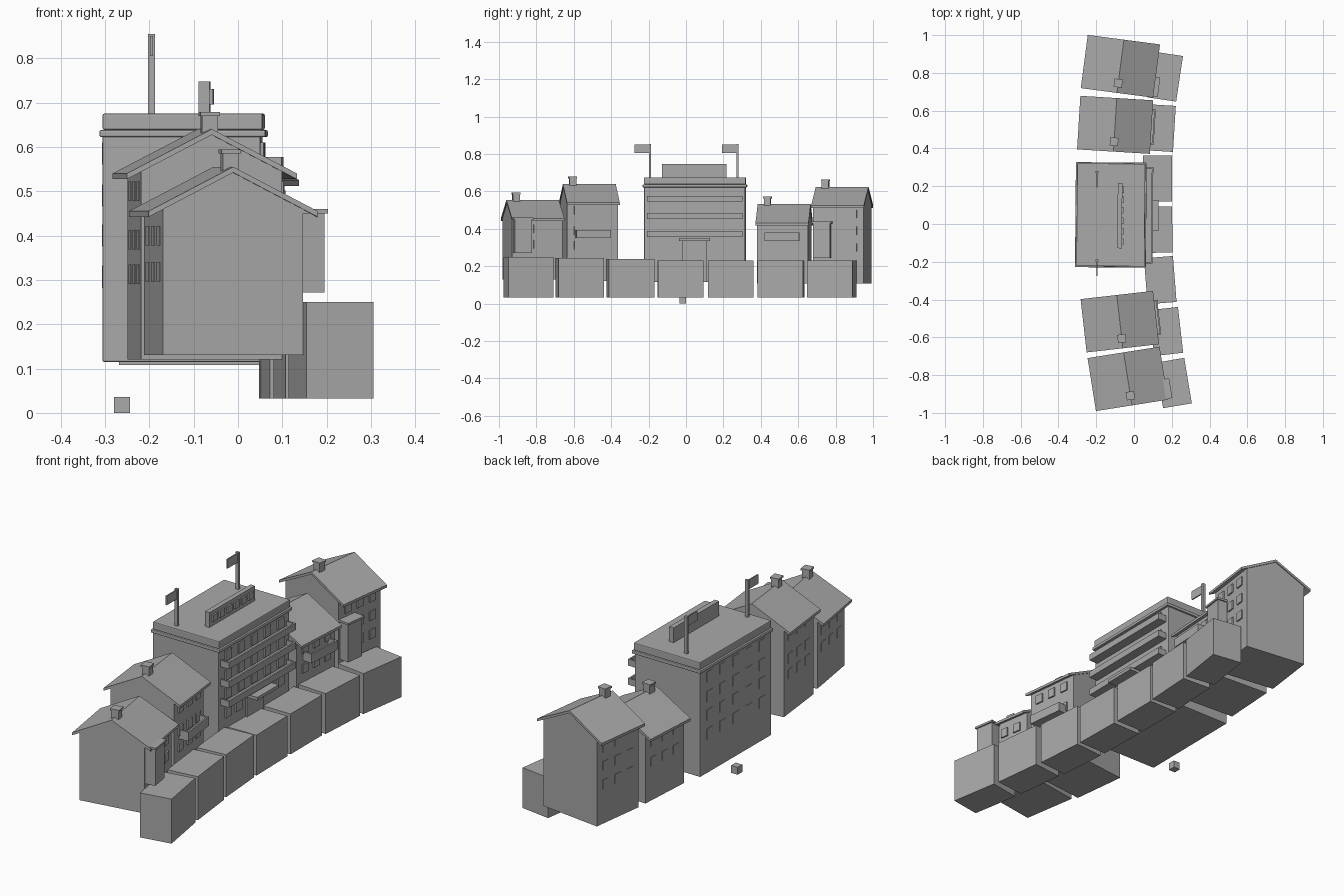
import bpy, bmesh, math
from mathutils import Matrix, Vector

cube = bpy.data.objects.get("Cube")
if cube:
    bpy.data.objects.remove(cube, do_unlink=True)

grey = bpy.data.materials.new("plain grey")
grey.use_nodes = True
grey.diffuse_color = (0.4, 0.4, 0.4, 1)
grey.node_tree.nodes["Principled BSDF"].inputs["Base Color"].default_value = (0.4, 0.4, 0.4, 1)


def frame(x, y, degrees):
    return Matrix.Translation((x, y, 0)) @ Matrix.Rotation(math.radians(degrees), 4, "Z")


def finish(name, bm, matrix, bevel=0):
    bmesh.ops.recalc_face_normals(bm, faces=bm.faces)
    mesh = bpy.data.meshes.new(name)
    bm.to_mesh(mesh)
    bm.free()
    mesh.materials.append(grey)
    obj = bpy.data.objects.new(name, mesh)
    obj.matrix_world = matrix
    bpy.context.collection.objects.link(obj)
    if bevel:
        mod = obj.modifiers.new("Bevel", "BEVEL")
        mod.width = bevel
        mod.segments = 2
    return obj


def boxes(name, matrix, spans, bevel=0):
    """One object from boxes, each given as (x0, x1, y0, y1, z0, z1)."""
    bm = bmesh.new()
    for x0, x1, y0, y1, z0, z1 in spans:
        size = Vector((x1 - x0, y1 - y0, z1 - z0))
        mid = Vector((x0 + x1, y0 + y1, z0 + z1)) / 2
        bmesh.ops.create_cube(bm, size=1, matrix=Matrix.Translation(mid) @ Matrix.Diagonal((*size, 1)))
    return finish(name, bm, matrix, bevel)


def prism(name, matrix, profile, half):
    """Extrude an x-z profile along y."""
    bm = bmesh.new()
    face = bm.faces.new([bm.verts.new((x, -half, z)) for x, z in profile])
    new = bmesh.ops.extrude_face_region(bm, geom=[face])["geom"]
    bmesh.ops.translate(bm, vec=(0, 2 * half, 0), verts=[v for v in new if isinstance(v, bmesh.types.BMVert)])
    return finish(name, bm, matrix)


def windows(name, matrix, wall, columns, rows, width, height, depth):
    """Thin plates on a wall plane at local x = wall."""
    spans = []
    for y in columns:
        for z in rows:
            xs = sorted((wall, wall + depth))
            spans.append((*xs, y - width / 2, y + width / 2, z - height / 2, z + height / 2))
    return boxes(name, matrix, spans)


def balcony(name, matrix, x0, x1, half, z0, z1):
    t = 0.008
    boxes(name, matrix, [
        (x0, x1, -half, half, z0, z0 + t),
        (x1 - t, x1, -half, half, z0, z1),
        (x0, x1 - t, -half, -half + t, z0, z1),
        (x0, x1 - t, half - t, half, z0, z1)])


def house(name, place, base, eave, ridge, rows, columns, bay=None, rail=None):
    m = frame(*place)
    w, d, over, half = 0.16, 0.137, 0.193, 0.142
    t = 0.013
    slope = (ridge - eave) / over
    # Walls with gables, and the pitched roof sheet over them
    shoulder = ridge - t - slope * w
    prism(name + "_walls", m, [(-w, base), (w, base), (w, shoulder), (0, ridge - t), (-w, shoulder)], d)
    prism(name + "_roof", m, [(-over, eave - t), (0, ridge - t), (over, eave - t),
                              (over, eave), (0, ridge), (-over, eave)], half)
    boxes(name + "_chimney", m, [
        (-0.018, 0.018, -0.108, -0.072, ridge - 0.04, ridge + 0.03),
        (-0.022, 0.022, -0.112, -0.068, ridge + 0.03, ridge + 0.039)])
    windows(name + "_front_windows", m, w, columns, rows, 0.04, 0.044, 0.007)
    windows(name + "_back_windows", m, -w, (-0.08, 0, 0.08), rows, 0.04, 0.044, -0.002)
    if bay:
        low, high = bay
        boxes(name + "_bay", m, [
            (w, w + 0.05, -0.13, -0.038, low, high),
            (w, w + 0.057, -0.137, -0.031, high, high + 0.01)])
    if rail:
        balcony(name + "_balcony", m, w, w + 0.05, 0.093, *rail)


# Four gabled houses standing in an arc
house("south_house", (-0.033, -0.82, 9), 0.13, 0.455, 0.555, (0.40, 0.318), (0, 0.075), bay=(0.272, 0.45))
house("south_inner_house", (-0.075, -0.517, 6.5), 0.12, 0.54, 0.64, (0.50, 0.39, 0.313),
      (-0.08, 0, 0.08), rail=(0.35, 0.395))
house("north_inner_house", (-0.1, 0.525, -3.5), 0.108, 0.432, 0.533, (0.392, 0.297),
      (-0.08, 0, 0.08), rail=(0.335, 0.38))
house("north_house", (-0.072, 0.835, -7.5), 0.108, 0.525, 0.625, (0.48, 0.39, 0.30),
      (-0.08, 0, 0.08), bay=(0.245, 0.43))

# Central block with cornice and parapet
block = frame(-0.122, 0.048, -0.5)
fx, hy = 0.175, 0.27
boxes("block_walls", block, [(-0.181, fx, -hy, hy, 0.115, 0.625)], 0.003)
boxes("block_cornice", block, [(-0.188, 0.187, -0.278, 0.278, 0.622, 0.638)], 0.004)
boxes("block_parapet", block, [(-0.181, 0.18, -0.272, 0.272, 0.638, 0.675)], 0.004)

floors = (0.307, 0.4, 0.49, 0.585)
cols = [-0.2 + 0.1 * i for i in range(5)]
windows("block_front_windows", block, fx, cols, floors[1:], 0.045, 0.05, 0.007)
windows("block_ground_windows", block, fx, [-0.2, -0.12, 0.12, 0.2], floors[:1], 0.045, 0.05, 0.007)
windows("block_back_windows", block, -0.181, cols, floors, 0.045, 0.05, -0.002)
for i, z in enumerate((0.357, 0.452, 0.545)):
    balcony("block_balcony_%d" % (i + 1), block, fx, 0.222, 0.255, z, z + 0.032)
boxes("entrance_canopy", block, [(fx, 0.252, -0.082, 0.082, 0.335, 0.35)])
boxes("entrance_door", block, [(fx, 0.184, -0.065, 0.065, 0.115, 0.335)])

# Rooftop board with blank panels
boxes("roof_board", block, [(0.035, 0.059, -0.176, 0.17, 0.675, 0.747)])
windows("roof_board_panels", block, 0.059, [-0.14 + 0.055 * i for i in range(6)],
        (0.713,), 0.034, 0.034, 0.008)

# Flagpoles with flags
for side, y in (("south", -0.193), ("north", 0.275)):
    spot = frame(-0.195, y, 0)
    boxes(side + "_flagpole", spot, [(-0.008, 0.008, -0.006, 0.006, 0.67, 0.855)])
    boxes(side + "_flag", spot, [(-0.003, 0.003, -0.082, -0.004, 0.805, 0.85)])

# Curved row of blocks along the front
row = [(0.165, 0.78, -8.5, 0.23), (0.137, 0.508, -3.5, 0.23), (0.124, 0.24, 0, 0.23),
       (0.126, -0.03, 1, 0.23), (0.139, -0.297, 4.5, 0.24), (0.17, -0.569, 6.5, 0.245),
       (0.21, -0.842, 9.5, 0.25)]
for i, (x, y, turn, top) in enumerate(row):
    boxes("front_block_%d" % (i + 1), frame(x, y, turn), [(-0.077, 0.077, -0.122, 0.122, 0.033, top)])

# Small loose cube behind
boxes("loose_cube", frame(-0.262, -0.017, 0), [(-0.018, 0.018, -0.018, 0.018, 0, 0.036)])
